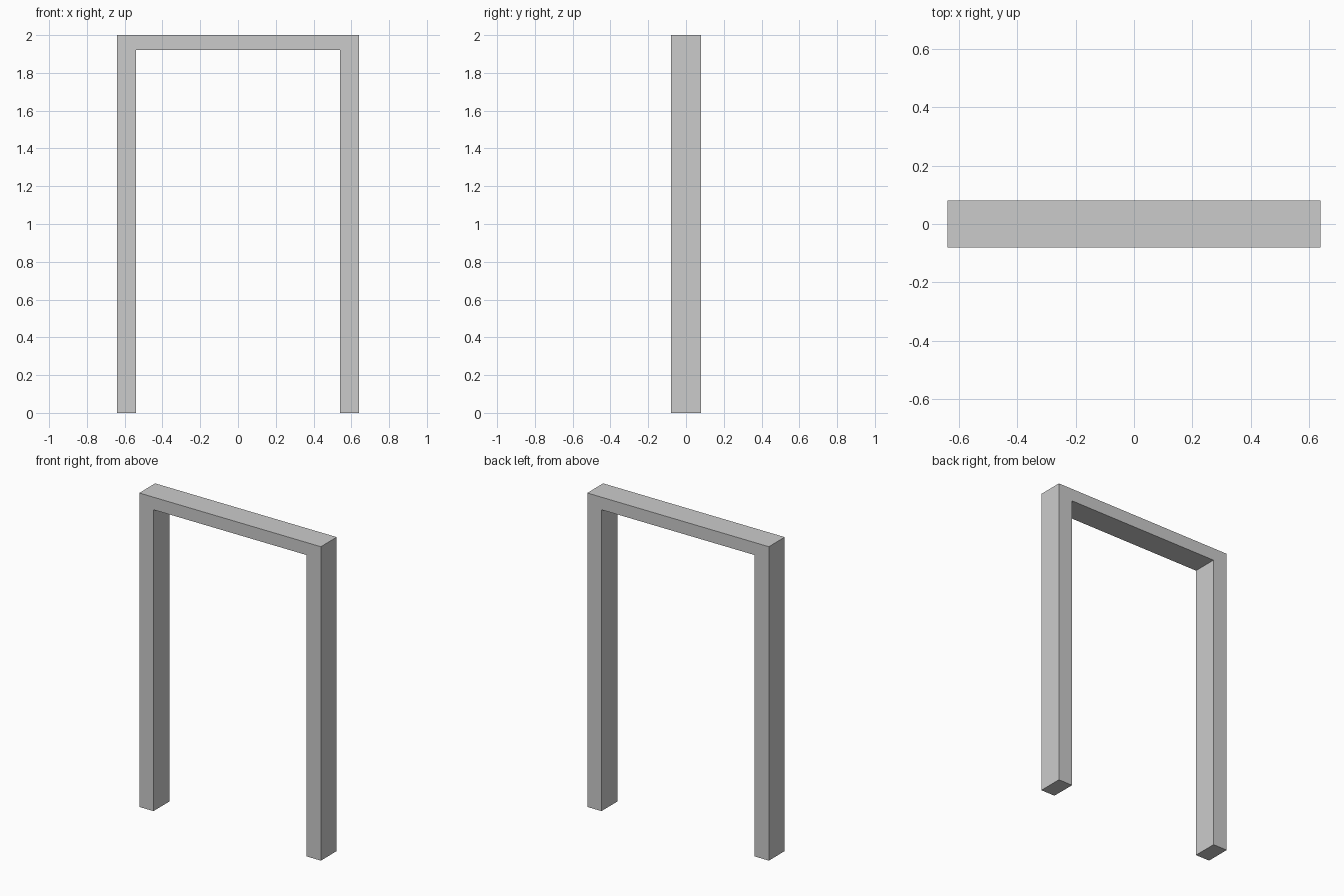
import bpy, bmesh

if "Cube" in bpy.data.objects:
    bpy.data.objects.remove(bpy.data.objects["Cube"])

HALF_W, HALF_D, HEIGHT = 0.64, 0.08, 2.0
POST_W, LINTEL_H = 0.10, 0.08
inner_x, inner_z = HALF_W - POST_W, HEIGHT - LINTEL_H

# Door frame: one upside-down U profile, extruded through its depth
profile = [(-HALF_W, 0), (-inner_x, 0), (-inner_x, inner_z), (inner_x, inner_z),
           (inner_x, 0), (HALF_W, 0), (HALF_W, HEIGHT), (-HALF_W, HEIGHT)]

bm = bmesh.new()
face = bm.faces.new([bm.verts.new((x, -HALF_D, z)) for x, z in profile])
result = bmesh.ops.extrude_face_region(bm, geom=[face], use_keep_orig=True)
moved = [g for g in result["geom"] if isinstance(g, bmesh.types.BMVert)]
bmesh.ops.translate(bm, verts=moved, vec=(0, 2 * HALF_D, 0))
bmesh.ops.recalc_face_normals(bm, faces=bm.faces)

mesh = bpy.data.meshes.new("door_frame")
bm.to_mesh(mesh)
bm.free()
bpy.context.collection.objects.link(bpy.data.objects.new("door_frame", mesh))
